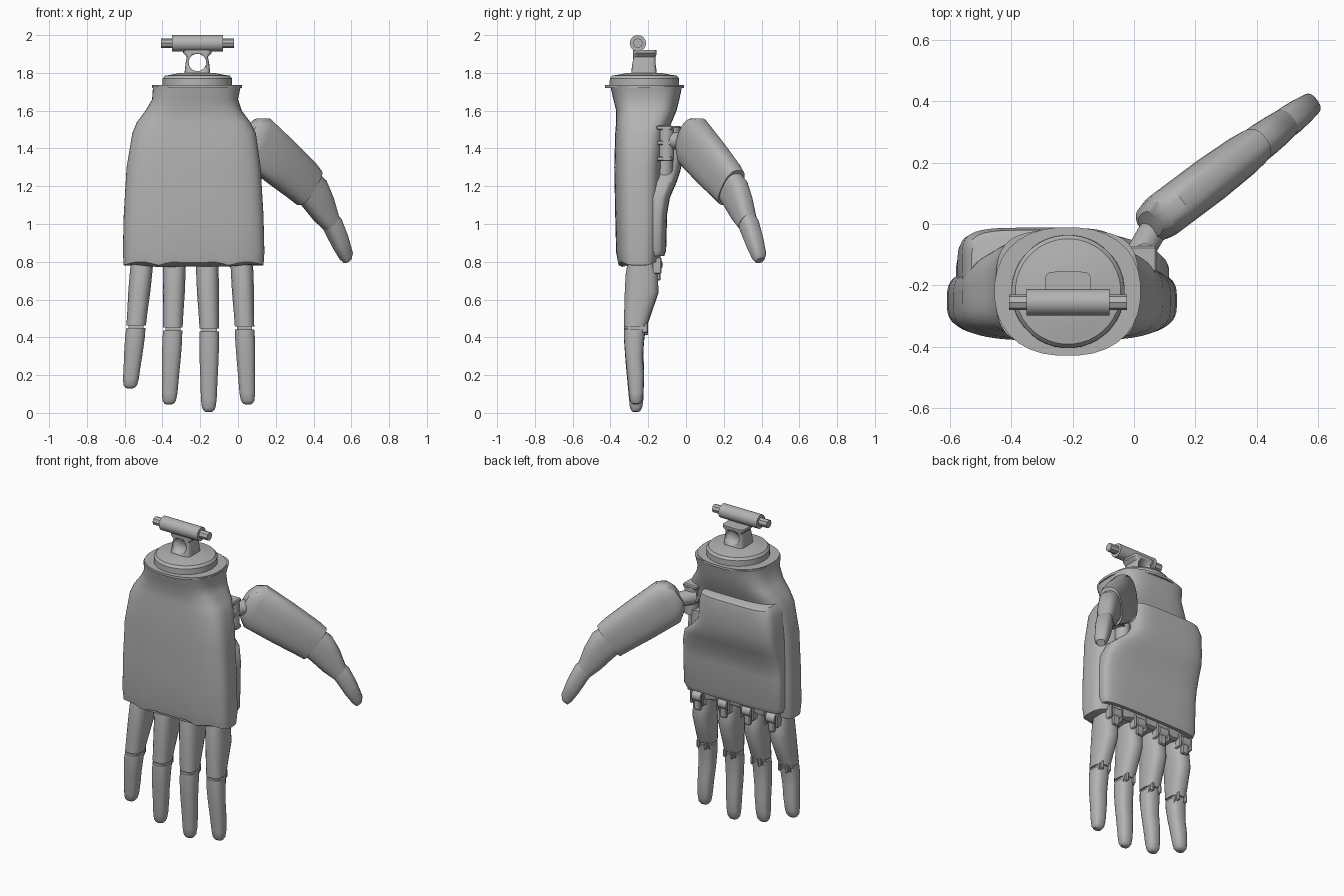
import bpy, bmesh, math
from mathutils import Vector, Matrix

cube = bpy.data.objects.get("Cube")
if cube:
    bpy.data.objects.remove(cube, do_unlink=True)

grey = bpy.data.materials.new("plain grey")
GREY = (0.45, 0.45, 0.45, 1)
grey.diffuse_color = GREY
grey.use_nodes = True
grey.node_tree.nodes["Principled BSDF"].inputs["Base Color"].default_value = GREY


def finish(name, bm, angle=35):
    bmesh.ops.recalc_face_normals(bm, faces=bm.faces)
    mesh = bpy.data.meshes.new(name)
    bm.to_mesh(mesh)
    bm.free()
    mesh.materials.append(grey)
    obj = bpy.data.objects.new(name, mesh)
    bpy.context.collection.objects.link(obj)
    bpy.ops.object.select_all(action='DESELECT')
    obj.select_set(True)
    bpy.context.view_layer.objects.active = obj
    bpy.ops.object.shade_smooth_by_angle(angle=math.radians(angle))
    return obj


def loft(name, rings, n=24, power=2.6, adjust=None):
    """Skin superellipse rings, each given as centre and two half-axis vectors."""
    bm = bmesh.new()
    loops = []
    for centre, u, v in rings:
        loop = []
        for i in range(n):
            a = math.tau * (i + 0.5) / n
            c, s = math.cos(a), math.sin(a)
            p = (Vector(centre) + Vector(u) * math.copysign(abs(c) ** (2 / power), c)
                 + Vector(v) * math.copysign(abs(s) ** (2 / power), s))
            loop.append(bm.verts.new(adjust(p) if adjust else p))
        loops.append(loop)
    for a, b in zip(loops, loops[1:]):
        for i in range(n):
            j = (i + 1) % n
            bm.faces.new((a[i], a[j], b[j], b[i]))
    bm.faces.new(loops[0])
    bm.faces.new(loops[-1])
    return finish(name, bm)


def slab(z, x0, x1, y0, y1):
    """Horizontal ring from its bounds."""
    return (((x0 + x1) / 2, (y0 + y1) / 2, z), ((x1 - x0) / 2, 0, 0), (0, (y1 - y0) / 2, 0))


def rod(name, centre, axis, radius, length, sides=24):
    bm = bmesh.new()
    turn = Vector(axis).to_track_quat('Z', 'Y').to_matrix().to_4x4()
    bmesh.ops.create_cone(bm, cap_ends=True, segments=sides, radius1=radius, radius2=radius,
                          depth=length, matrix=Matrix.Translation(centre) @ turn)
    return finish(name, bm)


def box(name, centre, size):
    bm = bmesh.new()
    bmesh.ops.create_cube(bm, size=1, matrix=Matrix.Translation(centre) @ Matrix.Diagonal((*size, 1)))
    bmesh.ops.bevel(bm, geom=bm.edges[:], offset=0.006, segments=1, affect='EDGES')
    return finish(name, bm)


X, Z = (1, 0, 0), (0, 0, 1)


# Hand shell with a scalloped lower rim
def scallop(p):
    if p.z < 0.82:
        p.z += 0.02 * abs(math.sin((p.x + 0.61) * math.pi / 0.1875))
    return p


loft("hand_shell", [slab(*r) for r in (
    (0.77, -0.58, 0.11, -0.34, -0.16), (0.78, -0.605, 0.135, -0.36, -0.14),
    (0.85, -0.61, 0.14, -0.37, -0.13), (1.05, -0.605, 0.135, -0.375, -0.125),
    (1.30, -0.59, 0.12, -0.38, -0.12), (1.48, -0.56, 0.095, -0.375, -0.1),
    (1.54, -0.535, 0.065, -0.37, -0.075), (1.60, -0.49, 0.02, -0.37, -0.05),
    (1.66, -0.455, 0.0, -0.385, -0.035), (1.73, -0.45, 0.015, -0.40, -0.02))],
    n=72, power=3.4, adjust=scallop)

# Raised pad on the palm side, cut back above the thumb
loft("palm_pad", [slab(*r) for r in (
    (0.83, -0.57, 0.10, -0.24, -0.115), (0.86, -0.58, 0.115, -0.24, -0.105),
    (1.05, -0.58, 0.115, -0.24, -0.10), (1.14, -0.58, 0.11, -0.24, -0.085),
    (1.22, -0.575, 0.08, -0.24, -0.05), (1.28, -0.575, 0.01, -0.24, -0.03),
    (1.34, -0.57, -0.04, -0.24, -0.018), (1.46, -0.56, -0.05, -0.24, -0.012),
    (1.51, -0.54, -0.06, -0.24, -0.02), (1.52, -0.53, -0.07, -0.24, -0.035))],
    n=56, power=4.5)

# Wrist flange and domed collar
loft("wrist_flange", [slab(z, -0.455, 0.022, -0.43, -0.01) for z in (1.72, 1.735)], n=32, power=2.3)
loft("wrist_collar", [slab(z, -0.215 - r, -0.215 + r, -0.22 - r, -0.22 + r)
                      for z, r in ((1.73, 0.185), (1.77, 0.184), (1.785, 0.172),
                                   (1.79, 0.14), (1.80, 0.09))], n=40, power=2)

# Pierced neck
neck = loft("wrist_neck", [slab(z, -0.215 - w, -0.215 + w, y0, y1) for z, w, y0, y1 in (
    (1.78, 0.095, -0.32, -0.135), (1.80, 0.068, -0.29, -0.155), (1.855, 0.062, -0.285, -0.16),
    (1.885, 0.056, -0.28, -0.16), (1.905, 0.075, -0.28, -0.155), (1.92, 0.075, -0.28, -0.155))],
    n=32, power=6)
cutter = rod("neck_hole_cutter", (-0.215, -0.22, 1.855), (0, 1, 0), 0.046, 0.5)
cutter.hide_render = True
cut = neck.modifiers.new("hole", 'BOOLEAN')
cut.object = cutter
cut.operation = 'DIFFERENCE'
bpy.ops.object.select_all(action='DESELECT')
bpy.context.view_layer.objects.active = neck
neck.select_set(True)
bpy.ops.object.modifier_apply(modifier="hole")
bpy.data.objects.remove(cutter, do_unlink=True)

# Cross bar on top
rod("cross_bar_sleeve", (-0.215, -0.255, 1.957), X, 0.043, 0.27)
rod("cross_bar_pin", (-0.215, -0.255, 1.957), X, 0.026, 0.385, 8)

# Fingers: root, joint and tip positions as x, z
fingers = {
    "little": ((-0.505, 0.83), (-0.54, 0.455), (-0.572, 0.13)),
    "ring": ((-0.335, 0.83), (-0.345, 0.445), (-0.365, 0.045)),
    "middle": ((-0.165, 0.83), (-0.152, 0.44), (-0.155, 0.005)),
    "index": ((0.018, 0.83), (0.035, 0.45), (0.052, 0.045)),
}
# Fraction along, half width, front y, back y
upper = ((0, 0.06, -0.305, -0.18), (0.25, 0.06, -0.32, -0.148), (0.5, 0.059, -0.325, -0.145),
         (0.8, 0.054, -0.328, -0.185), (0.98, 0.052, -0.328, -0.21))
lower = ((0.02, 0.051, -0.328, -0.215), (0.15, 0.053, -0.328, -0.222), (0.4, 0.05, -0.32, -0.228),
         (0.6, 0.046, -0.312, -0.222), (0.85, 0.042, -0.302, -0.225), (0.95, 0.036, -0.297, -0.232),
         (0.99, 0.025, -0.287, -0.243), (1, 0.014, -0.278, -0.253))


def finger_part(name, a, b, table):
    rings = []
    for t, w, y0, y1 in table:
        x, z = a[0] + (b[0] - a[0]) * t, a[1] + (b[1] - a[1]) * t
        rings.append(slab(z, x - w, x + w, y0, y1))
    loft(name, rings, n=20, power=2.5)


for name, (root, joint, tip) in fingers.items():
    finger_part(name + "_finger_upper", root, joint, upper)
    finger_part(name + "_finger_lower", joint, tip, lower)
    jx, jz = joint
    rod(name + "_finger_joint", (jx, -0.265, jz), X, 0.045, 0.08)
    # Knuckle hinge on the palm side
    kx = root[0]
    rod(name + "_knuckle_barrel", (kx, -0.155, 0.785), X, 0.033, 0.06, 16)
    box(name + "_knuckle_tongue", (kx, -0.155, 0.745), (0.045, 0.04, 0.09))
    for side in (-1, 1):
        box(name + "_knuckle_cheek", (kx + side * 0.04, -0.155, 0.78), (0.016, 0.05, 0.09))
        box(name + "_joint_cheek", (jx + side * 0.026, -0.215, jz), (0.016, 0.03, 0.055))

# Thumb: lies in a slanted vertical plane
out = Vector((0.8, 0.6, 0))
across = Vector((-0.6, 0.8, 0))
base = Vector((0.03, -0.02, 0))


def thumb_part(name, table):
    """Rings from top-edge and lower-edge points plus half width."""
    rings = []
    for s1, z1, s0, z0, w in table:
        top, low = base + out * s1 + Vector(Z) * z1, base + out * s0 + Vector(Z) * z0
        rings.append(((top + low) / 2, (top - low) / 2, across * w))
    loft(name, rings, n=24, power=2.6)


thumb_part("thumb_base", ((0.06, 1.535, 0.0, 1.44, 0.045), (0.10, 1.56, -0.005, 1.38, 0.066),
                          (0.16, 1.56, 0.02, 1.31, 0.076), (0.33, 1.43, 0.19, 1.205, 0.076),
                          (0.46, 1.325, 0.31, 1.135, 0.07), (0.50, 1.285, 0.365, 1.10, 0.064)))
thumb_part("thumb_middle", ((0.47, 1.28, 0.36, 1.13, 0.058), (0.53, 1.235, 0.41, 1.085, 0.06),
                            (0.575, 1.15, 0.475, 1.02, 0.056), (0.61, 1.05, 0.54, 0.97, 0.05)))
thumb_part("thumb_tip", ((0.60, 1.06, 0.53, 0.985, 0.045), (0.63, 1.03, 0.555, 0.95, 0.05),
                         (0.675, 0.94, 0.605, 0.87, 0.045), (0.708, 0.85, 0.65, 0.81, 0.038),
                         (0.705, 0.82, 0.67, 0.793, 0.024)))

# Thumb mount in the notch beside the pad
rod("thumb_pivot", (0.035, -0.105, 1.42), Z, 0.042, 0.17, 16)
for z in (1.345, 1.43, 1.51):
    box("thumb_bracket", (0.025, -0.115, z), (0.10, 0.085, 0.025))
rod("thumb_link", (0.045, -0.05, 1.44), (0.5, 0.86, 0), 0.045, 0.12, 16)
rod("thumb_motor", (-0.01, -0.115, 1.3), Z, 0.045, 0.14, 16)
